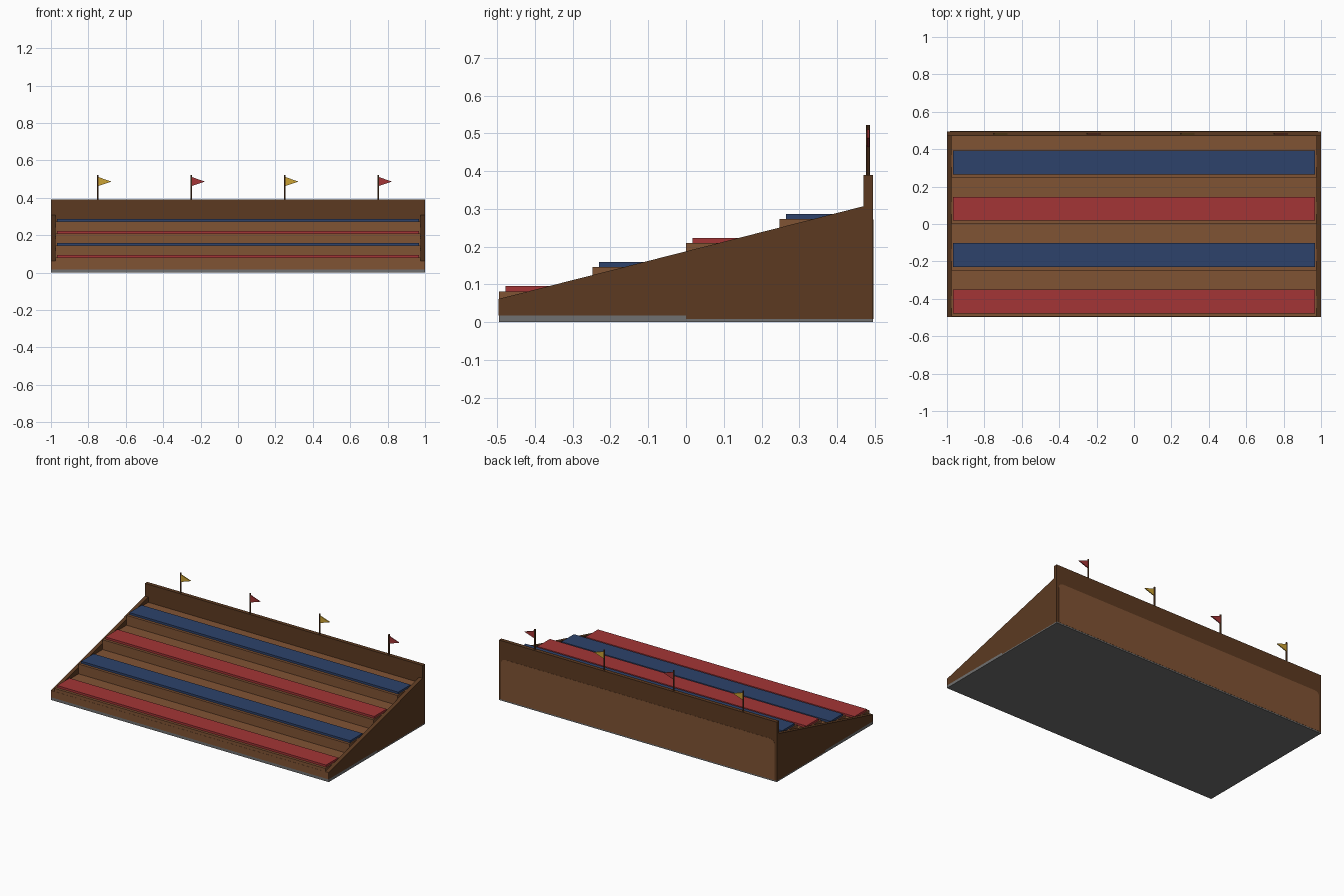
import bpy, bmesh, math

if "Cube" in bpy.data.objects:
    bpy.data.objects.remove(bpy.data.objects["Cube"])


def mat(name, rgb):
    m = bpy.data.materials.new(name)
    lin = [((c / 255 + 0.055) / 1.055) ** 2.4 for c in rgb]
    m.diffuse_color = (*lin, 1)
    m.use_nodes = True
    m.node_tree.nodes["Principled BSDF"].inputs["Base Color"].default_value = m.diffuse_color
    return m


DARK = mat("dark wood", (92, 58, 33))
WOOD = mat("light wood", (128, 83, 52))
RED = mat("red", (164, 53, 54))
BLUE = mat("blue", (45, 66, 107))
GOLD = mat("gold", (203, 162, 52))
STONE = mat("grey stone", (112, 112, 112))


def finish(bm, name, m):
    bmesh.ops.recalc_face_normals(bm, faces=bm.faces)
    me = bpy.data.meshes.new(name)
    bm.to_mesh(me)
    bm.free()
    me.materials.append(m)
    ob = bpy.data.objects.new(name, me)
    bpy.context.collection.objects.link(ob)
    return ob


def prism(name, m, pts, a, b, axis):
    """Extrude a profile along x (points are y,z) or along y (points are x,z)."""
    bm = bmesh.new()
    put = (lambda p, t: (t, *p)) if axis == "x" else (lambda p, t: (p[0], t, p[1]))
    lo = [bm.verts.new(put(p, a)) for p in pts]
    hi = [bm.verts.new(put(p, b)) for p in pts]
    bm.faces.new(lo)
    bm.faces.new(hi)
    n = len(pts)
    for i in range(n):
        j = (i + 1) % n
        bm.faces.new((lo[i], lo[j], hi[j], hi[i]))
    return finish(bm, name, m)


def box(name, m, x0, x1, y0, y1, z0, z1):
    return prism(name, m, [(x0, z0), (x1, z0), (x1, z1), (x0, z1)], y0, y1, "y")


D = 0.495
# Stone base, thicker under the front half
prism("base", STONE, [(-D, 0), (D, 0), (D, 0.008), (0, 0.008), (0, 0.018), (-D, 0.018)], -1, 1, "x")

# Sloped side panels
for side, name in ((-1, "left_panel"), (1, "right_panel")):
    prism(name, DARK, [(-D, 0.018), (0, 0.018), (0, 0.008), (0.47, 0.008), (0.47, 0.307), (-D, 0.062)],
          side * 0.975, side, "x")

# Stepped tiers with a seat plank on each
for i in range(4):
    y = -D + i * D / 2
    top = 0.082 + i * 0.0637
    end = y + D / 2 if i < 3 else 0.47
    box(f"tier_{i + 1}", WOOD, -0.975, 0.975, y, end, 0.018, top)
    box(f"seat_{i + 1}", (RED, BLUE)[i % 2], -0.968, 0.968, y + 0.0175, y + 0.145, top, top + 0.0135)

# Front fascia board
box("front_fascia", WOOD, -1, 1, -D - 0.001, -D, 0.018, 0.062)

# Back wall with a lighter inlaid panel behind
box("back_wall", DARK, -1, 1, 0.47, D, 0.008, 0.39)
arc = [(0.955 + 0.03 * math.cos(a), 0.242 + 0.03 * math.sin(a))
       for a in (0, math.pi / 6, math.pi / 3, math.pi / 2)]
outline = [(0.985, 0.009)] + arc
prism("back_inlay", WOOD, outline + [(-x, z) for x, z in reversed(outline)], D, D + 0.001, "y")

# Flag poles and pennants
for i in range(4):
    x = -0.75 + i * 0.5
    bpy.ops.mesh.primitive_cylinder_add(vertices=8, radius=0.005, depth=0.15, location=(x, 0.482, 0.447))
    pole = bpy.context.object
    pole.name = f"flag_pole_{i + 1}"
    pole.data.materials.append(DARK)
    prism(f"pennant_{i + 1}", (GOLD, RED)[i % 2],
          [(x, 0.462), (x + 0.073, 0.487), (x, 0.512)], 0.479, 0.485, "y")
